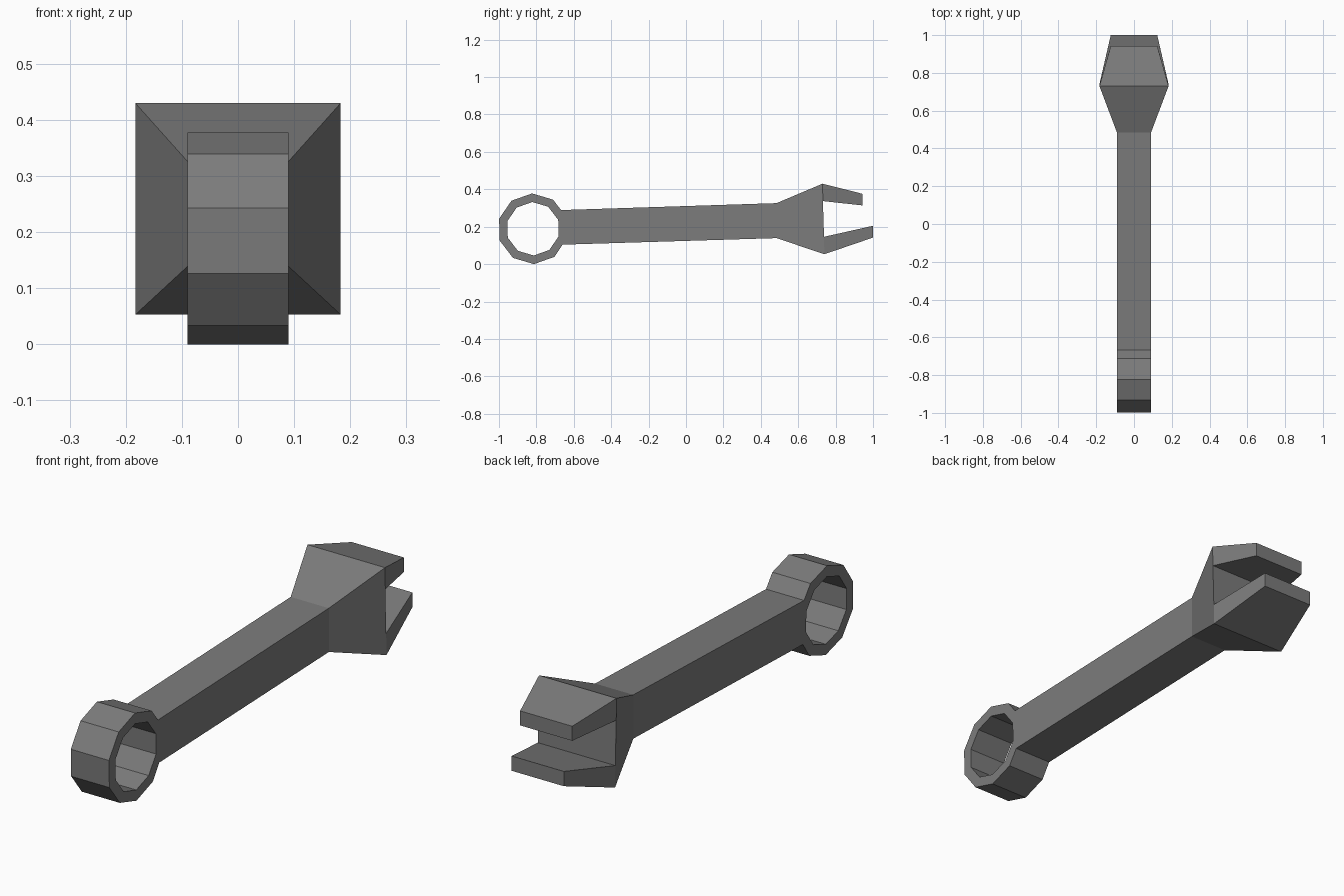
import bpy
import bmesh
from math import cos, sin, radians

cube = bpy.data.objects.get("Cube")
if cube:
    bpy.data.objects.remove(cube, do_unlink=True)

# Plain dark steel
steel = bpy.data.materials.new("dark_grey_steel")
steel.use_nodes = True
colour = (0.2, 0.2, 0.2, 1)
steel.diffuse_color = colour
bsdf = next(n for n in steel.node_tree.nodes if n.type == 'BSDF_PRINCIPLED')
bsdf.inputs["Base Color"].default_value = colour
bsdf.inputs["Roughness"].default_value = 0.6

SIDES = 10
HANDLE, CHEEK, TIP = 0.09, 0.183, 0.123   # half widths


def ring_points(radius):
    """Ten-sided loop; the first two points face the handle."""
    angles = [radians(-16.5 + 360 / SIDES * i) for i in range(SIDES)]
    return [(-0.818 + radius * cos(a), 0.189 + radius * sin(a), HANDLE) for a in angles]


# Profile points as (y, z, half width)
outer = ring_points(0.189)
inner = ring_points(0.143)
outer[0] = (-0.66, 0.104, HANDLE)     # ring meets the handle's lower edge
outer[1] = (-0.668, 0.289, HANDLE)    # and its upper edge
neck_low, neck_high = (0.484, 0.139, HANDLE), (0.484, 0.326, HANDLE)
head_low, head_high = (0.74, 0.053, CHEEK), (0.73, 0.43, CHEEK)
slot_low, slot_high = (0.738, 0.146, CHEEK), (0.732, 0.337, CHEEK)
low_tip = [(1.0, 0.142, TIP), (1.0, 0.205, TIP)]
high_tip = [(0.943, 0.314, TIP), (0.943, 0.376, TIP)]

# Side panels: ring segments, handle, head and two jaws
panels = []
for i in range(SIDES):
    j = (i + 1) % SIDES
    panels.append([outer[i], outer[j], inner[j], inner[i]])
panels.append([outer[0], neck_low, neck_high, outer[1]])
panels.append([neck_low, head_low, slot_low, slot_high, head_high, neck_high])
panels.append([head_low, low_tip[0], low_tip[1], slot_low])
panels.append([slot_high, high_tip[0], high_tip[1], head_high])

bm = bmesh.new()
verts = {}


def vert(point, side):
    key = (point, side)
    if key not in verts:
        y, z, half = point
        verts[key] = bm.verts.new((side * half, y, z))
    return verts[key]


# Mirrored side faces, then walls across every outline edge
edges = {(p[k - 1], p[k]) for p in panels for k in range(len(p))}
for panel in panels:
    bm.faces.new([vert(p, 1) for p in panel])
    bm.faces.new([vert(p, -1) for p in reversed(panel)])
for a, b in edges:
    if (b, a) not in edges:
        bm.faces.new([vert(b, 1), vert(a, 1), vert(a, -1), vert(b, -1)])
bmesh.ops.recalc_face_normals(bm, faces=bm.faces[:])

mesh = bpy.data.meshes.new("wrench")
bm.to_mesh(mesh)
bm.free()
mesh.materials.append(steel)
wrench = bpy.data.objects.new("wrench", mesh)
bpy.context.collection.objects.link(wrench)
